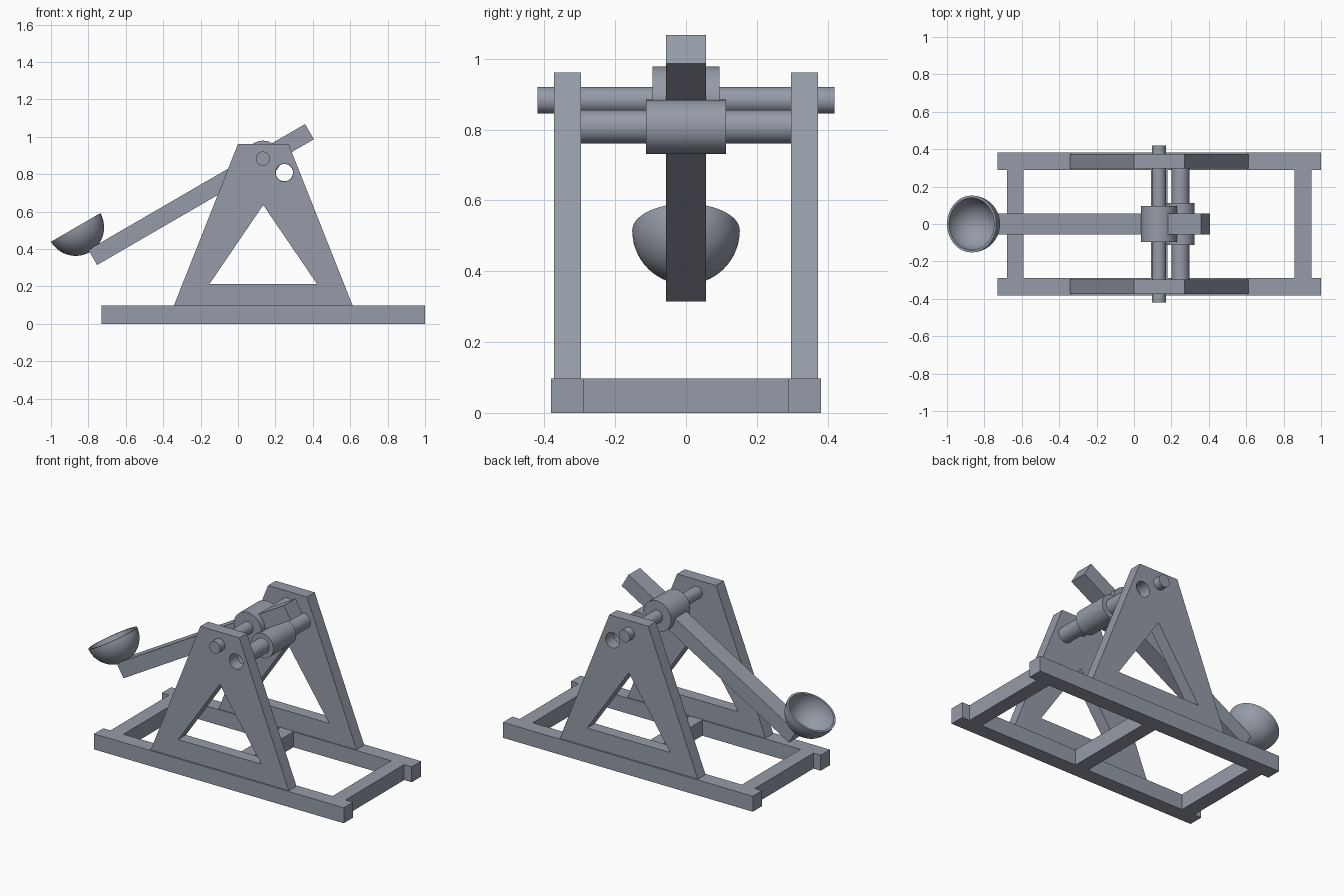
import bpy, bmesh
from math import cos, sin, pi, radians, hypot, atan2
from mathutils import Matrix, Vector

if "Cube" in bpy.data.objects:
    bpy.data.objects.remove(bpy.data.objects["Cube"], do_unlink=True)

grey = bpy.data.materials.new("slate_grey")
grey.use_nodes = True
color = (0.30, 0.33, 0.39, 1)
grey.diffuse_color = color
grey.node_tree.nodes["Principled BSDF"].inputs["Base Color"].default_value = color


def finish(name, bm, smooth=False):
    """Turn a bmesh into a named, coloured object."""
    bmesh.ops.remove_doubles(bm, verts=bm.verts, dist=0.0001)
    bmesh.ops.recalc_face_normals(bm, faces=bm.faces)
    mesh = bpy.data.meshes.new(name)
    bm.to_mesh(mesh)
    bm.free()
    mesh.materials.append(grey)
    obj = bpy.data.objects.new(name, mesh)
    bpy.context.collection.objects.link(obj)
    if smooth:
        bpy.ops.object.select_all(action='DESELECT')
        obj.select_set(True)
        bpy.context.view_layer.objects.active = obj
        bpy.ops.object.shade_smooth_by_angle(angle=radians(35))
    return obj


def box(name, center, size, tilt=0):
    bm = bmesh.new()
    matrix = (Matrix.Translation(center) @ Matrix.Rotation(-tilt, 4, 'Y')
              @ Matrix.Diagonal((*size, 1)))
    bmesh.ops.create_cube(bm, size=1, matrix=matrix)
    return finish(name, bm)


def lathe(name, profile, matrix, closed=False):
    """Spin (radius, height) points around local z, then place the result."""
    bm = bmesh.new()
    verts = [bm.verts.new((r, 0, h)) for r, h in profile]
    edges = [bm.edges.new(pair) for pair in zip(verts, verts[1:])]
    if closed:
        edges.append(bm.edges.new((verts[-1], verts[0])))
    bmesh.ops.spin(bm, geom=verts + edges, cent=(0, 0, 0), axis=(0, 0, 1),
                   angle=2 * pi, steps=48)
    bm.transform(matrix)
    return finish(name, bm, smooth=True)


def cross_shaft(name, x, z, radius, half, bore=0):
    """Cylinder or tube lying along y."""
    profile = [(bore, -half), (radius, -half), (radius, half), (bore, half)]
    matrix = Matrix.Translation((x, 0, z)) @ Matrix.Rotation(pi / 2, 4, 'X')
    return lathe(name, profile, matrix, closed=bore > 0)


def plate(name, outlines, y, thickness):
    """Extruded x-z plate; outlines after the first become openings."""
    curve = bpy.data.curves.new(name, 'CURVE')
    curve.dimensions = '2D'
    curve.fill_mode = 'BOTH'
    curve.extrude = thickness / 2
    for points in outlines:
        spline = curve.splines.new('POLY')
        spline.points.add(len(points) - 1)
        for p, (x, z) in zip(spline.points, points):
            p.co = (x, z, 0, 1)
        spline.use_cyclic_u = True
    temp = bpy.data.objects.new(name + "_outline", curve)
    bpy.context.collection.objects.link(temp)
    depsgraph = bpy.context.evaluated_depsgraph_get()
    mesh = bpy.data.meshes.new_from_object(temp.evaluated_get(depsgraph))
    bm = bmesh.new()
    bm.from_mesh(mesh)
    bm.transform(Matrix.Translation((0, y, 0)) @ Matrix.Rotation(pi / 2, 4, 'X'))
    bpy.data.objects.remove(temp)
    bpy.data.meshes.remove(mesh)
    return finish(name, bm, smooth=True)


# Shared positions
AXLE_X, AXLE_Z = 0.133, 0.883
TUBE_X, TUBE_Z, TUBE_R = 0.248, 0.808, 0.0475
BASE_H = 0.097

# Base frame
for side, y in (("front", -0.336), ("back", 0.336)):
    box(side + "_rail", (0.135, y, BASE_H / 2), (1.73, 0.092, BASE_H))
for label, x in (("left", 0.903), ("middle", 0.135), ("right", -0.635)):
    box(label + "_crossbar", (x, 0, BASE_H / 2), (0.09, 0.58, BASE_H))

# Side supports with triangular window and bearing hole
outer = [(-0.343, BASE_H), (0.613, BASE_H), (0.27, 0.962), (0, 0.962)]
window = [(-0.153, 0.212), (0.423, 0.212), (0.135, 0.635)]
hole = [(TUBE_X + TUBE_R * cos(i * pi / 24), TUBE_Z + TUBE_R * sin(i * pi / 24))
        for i in range(48)]
for side, y in (("front", -0.335), ("back", 0.335)):
    plate(side + "_support", [outer, window, hole], y, 0.076)

# Pivot axle and hollow stop bar, each with its collar
cross_shaft("pivot_axle", AXLE_X, AXLE_Z, 0.038, 0.42)
cross_shaft("pivot_collar", AXLE_X, AXLE_Z, 0.096, 0.095)
cross_shaft("stop_tube", TUBE_X, TUBE_Z, TUBE_R, 0.298, bore=0.046)
cross_shaft("stop_collar", TUBE_X, TUBE_Z, 0.0765, 0.113, bore=0.046)

# Throwing arm
low, high = Vector((-0.777, 0, 0.355)), Vector((0.382, 0, 1.027))
span = high - low
tilt = atan2(span.z, span.x)
box("throwing_arm", (low + high) / 2, (span.length, 0.114, 0.094), tilt)

# Bowl: hollow hemisphere tilted with the arm
R_OUT, R_IN, STEPS = 0.152, 0.139, 16
angles = [i * pi / 2 / STEPS for i in range(STEPS + 1)]
bowl = [(R_OUT * sin(a), -R_OUT * cos(a)) for a in angles]
bowl += [(R_IN * sin(a), -R_IN * cos(a)) for a in reversed(angles)]
lathe("bowl", bowl,
      Matrix.Translation((-0.868, 0, 0.515)) @ Matrix.Rotation(-tilt, 4, 'Y'))
